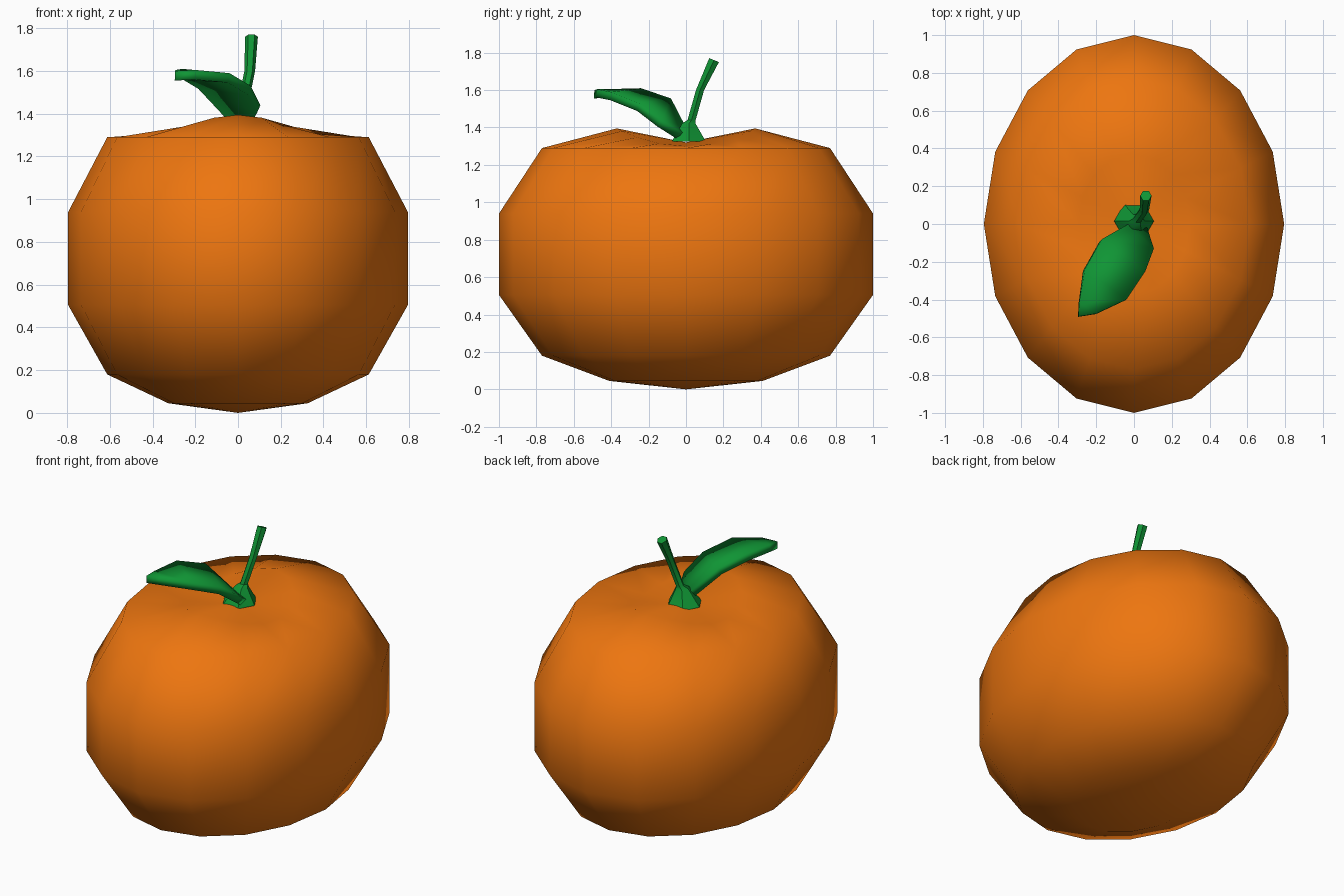
import bpy
from math import sin, cos, pi, radians
from mathutils import Vector

if "Cube" in bpy.data.objects:
    bpy.data.objects.remove(bpy.data.objects["Cube"])


def material(name, color):
    m = bpy.data.materials.new(name)
    m.diffuse_color = (*color, 1)
    m.use_nodes = True
    m.node_tree.nodes["Principled BSDF"].inputs["Base Color"].default_value = m.diffuse_color
    return m


orange = material("orange_skin", (0.85, 0.18, 0.005))
green = material("leaf_green", (0.005, 0.30, 0.035))


def make(name, verts, faces, mat, angle):
    me = bpy.data.meshes.new(name)
    me.from_pydata(verts, [], faces)
    me.materials.append(mat)
    ob = bpy.data.objects.new(name, me)
    bpy.context.collection.objects.link(ob)
    bpy.ops.object.select_all(action='DESELECT')
    ob.select_set(True)
    bpy.context.view_layer.objects.active = ob
    bpy.ops.object.shade_smooth_by_angle(angle=radians(angle))
    return ob


def bridge(rings, n):
    """Quads joining consecutive rings of n points."""
    return [(r * n + i, r * n + (i + 1) % n, (r + 1) * n + (i + 1) % n, (r + 1) * n + i)
            for r in range(rings - 1) for i in range(n)]


# Fruit: 16-sided oval lathe with a saddle-shaped rim around the top dent
N = 16
profile = [(0.41, 0.045), (0.77, 0.18), (1.0, 0.505), (1.0, 0.94), (0.77, 1.29), (0.37, 1.30)]
verts = []
for k, (r, z) in enumerate(profile):
    for i in range(N):
        a = 2 * pi * i / N
        rise = 0.095 * sin(a) ** 2 if k == len(profile) - 1 else 0
        verts.append((0.795 * r * cos(a), r * sin(a), z + rise))
faces = bridge(len(profile), N)
bottom, top = len(verts), len(verts) + 1
last = (len(profile) - 1) * N
verts += [(0, 0, 0), (0, 0, 1.32)]
for i in range(N):
    j = (i + 1) % N
    faces += [(bottom, j, i), (top, last + i, last + j)]
make("fruit", verts, faces, orange, 80)

# Stem: flared foot and a bent six-sided stalk
S = 6
path = [((0.0, 0.015, 1.325), 0.105), ((0.015, 0.015, 1.42), 0.042),
        ((0.022, 0.03, 1.44), 0.025), ((0.055, 0.075, 1.60), 0.025),
        ((0.063, 0.15, 1.76), 0.03)]
verts = []
for k, (c, r) in enumerate(path):
    tilt = -0.4 if k == len(path) - 1 else 0
    for i in range(S):
        a = 2 * pi * i / S
        verts.append(Vector(c) + Vector((r * cos(a), r * sin(a), tilt * r * sin(a))))
faces = bridge(len(path), S)
faces += [tuple(reversed(range(S))), tuple(range((len(path) - 1) * S, len(path) * S))]
make("stem", verts, faces, green, 40)

# Leaf: rows of left and right edge points, thickened downwards
rows = [((-0.03, 0.0, 1.40), (0.07, -0.02, 1.37)),
        ((-0.17, -0.08, 1.555), (0.105, -0.13, 1.44)),
        ((-0.26, -0.24, 1.61), (0.06, -0.25, 1.53)),
        ((-0.29, -0.42, 1.605), (-0.04, -0.40, 1.59)),
        ((-0.295, -0.49, 1.60), (-0.20, -0.475, 1.605))]
verts = [p for row in rows for p in row]
faces = [(2 * k, 2 * k + 2, 2 * k + 3, 2 * k + 1) for k in range(len(rows) - 1)]
leaf = make("leaf", verts, faces, green, 40)
solid = leaf.modifiers.new("thickness", 'SOLIDIFY')
solid.thickness = 0.045
solid.offset = -1
